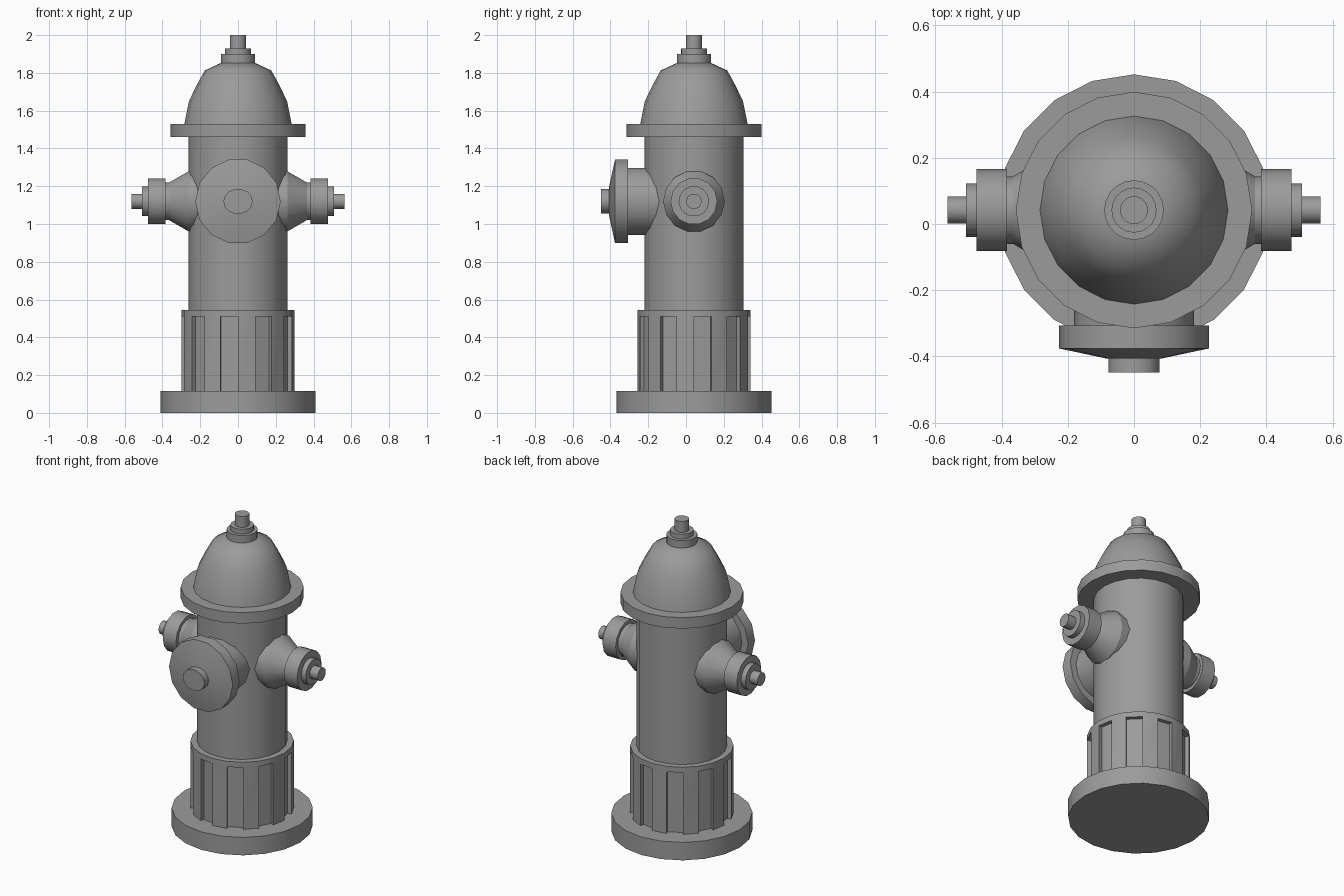
import bpy, bmesh
from math import sin, cos, pi, radians
from mathutils import Matrix, Vector

cube = bpy.data.objects.get("Cube")
if cube:
    bpy.data.objects.remove(cube)

GREY = (0.33, 0.33, 0.33, 1)
iron = bpy.data.materials.new("grey_iron")
iron.use_nodes = True
iron.diffuse_color = GREY
iron.node_tree.nodes["Principled BSDF"].inputs["Base Color"].default_value = GREY

CY = 0.042      # body axis
PORT_Z = 1.12   # height of all outlets
UPRIGHT = Matrix.Translation((0, CY, 0))


def lathe(name, profile, sides=20, matrix=UPRIGHT, angle=30, groove=None):
    """Turn a (radius, height) profile into a closed solid."""
    bm = bmesh.new()
    rings = [[bm.verts.new((r * cos(2 * pi * i / sides), r * sin(2 * pi * i / sides), h))
              for i in range(sides)] for r, h in profile]
    bm.faces.new(rings[0][::-1])
    bm.faces.new(rings[-1])
    cut = []
    for level, (low, high) in enumerate(zip(rings, rings[1:])):
        for i in range(sides):
            j = (i + 1) % sides
            f = bm.faces.new((low[i], low[j], high[j], high[i]))
            if groove and level == 0 and i % 2 == 0:
                cut.append(f)
    bm.normal_update()
    if cut:
        bmesh.ops.inset_individual(bm, faces=cut, thickness=0, depth=-groove)
    bm.transform(matrix)
    bmesh.ops.recalc_face_normals(bm, faces=bm.faces)
    mesh = bpy.data.meshes.new(name)
    bm.to_mesh(mesh)
    bm.free()
    mesh.materials.append(iron)
    ob = bpy.data.objects.new(name, mesh)
    bpy.context.collection.objects.link(ob)
    bpy.ops.object.select_all(action="DESELECT")
    ob.select_set(True)
    bpy.context.view_layer.objects.active = ob
    bpy.ops.object.shade_smooth_by_angle(angle=radians(angle))
    return ob


def cylinder(name, radius, start, end, **kw):
    return lathe(name, [(radius, start), (radius, end)], **kw)


# Upright body
cylinder("base_plate", 0.41, 0, 0.115)
lathe("fluted_skirt", [(0.3, 0.115), (0.3, 0.51), (0.3, 0.545)], groove=0.025)
cylinder("barrel", 0.262, 0.5, 1.48)
cylinder("bonnet_flange", 0.357, 1.46, 1.53)
lathe("bonnet_dome", [(0.284, 1.53), (0.26, 1.65), (0.219, 1.735), (0.176, 1.813), (0.085, 1.855)],
      angle=45)
cylinder("top_collar", 0.09, 1.85, 1.9)
cylinder("top_washer", 0.068, 1.9, 1.93)
cylinder("top_nut", 0.042, 1.93, 2)

# Side outlets, pointing along +x and -x
for side, sign in (("left", 1), ("right", -1)):
    m = (Matrix.Translation((0, CY, PORT_Z)) @ Matrix.Rotation(sign * pi / 2, 4, "Y")
         @ Matrix.Rotation(pi / 2, 4, "Z"))
    lathe(side + "_outlet", [(0.163, 0.1), (0.163, 0.262), (0.102, 0.365), (0.102, 0.39)],
          sides=14, matrix=m)
    cylinder(side + "_outlet_cap", 0.124, 0.383, 0.476, sides=14, matrix=m)
    cylinder(side + "_outlet_washer", 0.081, 0.476, 0.508, sides=14, matrix=m)
    cylinder(side + "_outlet_nut", 0.041, 0.508, 0.564, sides=14, matrix=m)

# Large front outlet, pointing along -y
m = Matrix.Translation((0, 0, PORT_Z)) @ Matrix.Rotation(pi / 2, 4, "X")
cylinder("front_outlet", 0.182, 0.05, 0.315, sides=14, matrix=m)
lathe("front_outlet_cap", [(0.226, 0.307), (0.226, 0.376), (0.08, 0.407)], sides=14, matrix=m)
cylinder("front_outlet_nut", 0.077, 0.4, 0.449, sides=14,
         matrix=m @ Matrix.Scale(0.87, 4, Vector((0, 1, 0))))
